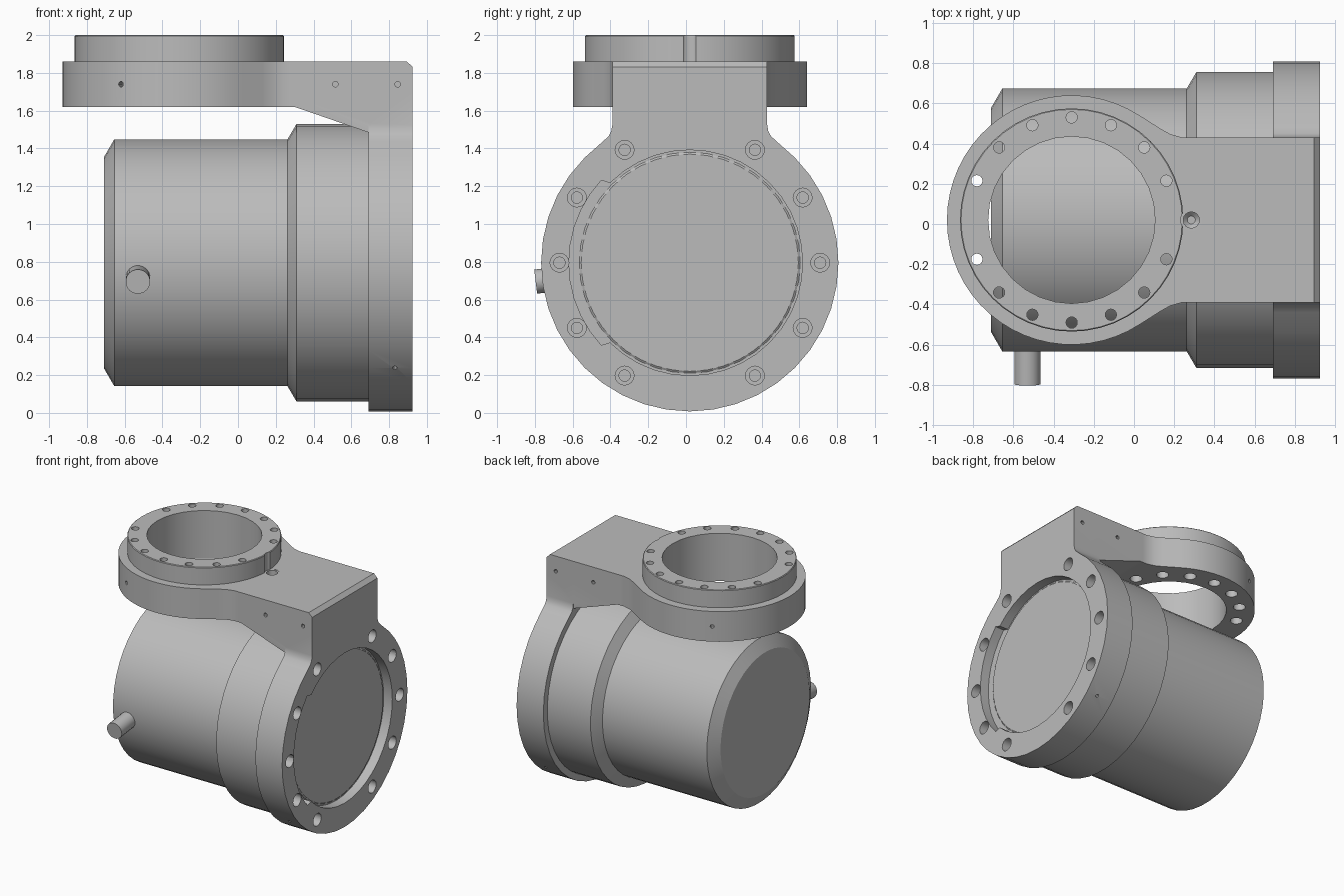
import bpy, bmesh
from math import sin, cos, radians, pi
from mathutils import Vector

if "Cube" in bpy.data.objects:
    bpy.data.objects.remove(bpy.data.objects["Cube"])

grey = bpy.data.materials.new("plain_grey")
grey.use_nodes = True
grey.diffuse_color = (0.5, 0.5, 0.5, 1)
grey.node_tree.nodes["Principled BSDF"].inputs["Base Color"].default_value = (0.5, 0.5, 0.5, 1)

Y0, Z0, RX = 0.02, 0.795, -0.31      # motor axis (y, z) and ring centre x
X, Z = Vector((1, 0, 0)), Vector((0, 0, 1))


def finish(name, bm):
    bmesh.ops.recalc_face_normals(bm, faces=bm.faces)
    mesh = bpy.data.meshes.new(name)
    bm.to_mesh(mesh)
    bm.free()
    mesh.materials.append(grey)
    ob = bpy.data.objects.new(name, mesh)
    bpy.context.scene.collection.objects.link(ob)
    return ob


def skin(name, rings):
    """Closed solid through a list of equal-length vertex loops."""
    bm = bmesh.new()
    loops = [[bm.verts.new(p) for p in ring] for ring in rings]
    n = len(loops[0])
    for a, b in zip(loops, loops[1:]):
        for i in range(n):
            j = (i + 1) % n
            bm.faces.new((a[i], a[j], b[j], b[i]))
    bm.faces.new(loops[0])
    bm.faces.new(loops[-1])
    return finish(name, bm)


def prism(name, pts, place, a, b):
    return skin(name, [[place(u, v, t) for u, v in pts] for t in (a, b)])


def lathe(name, origin, axis, profile, seg=40):
    """Turned solid; profile is (distance along axis, radius)."""
    axis = Vector(axis).normalized()
    u = axis.orthogonal().normalized()
    v = axis.cross(u)
    angles = [2 * pi * i / seg for i in range(seg)]
    return skin(name, [[Vector(origin) + axis * t + (u * cos(a) + v * sin(a)) * r
                        for a in angles] for t, r in profile])


def combine(target, other, operation):
    mod = target.modifiers.new("cut", "BOOLEAN")
    mod.operation, mod.object, mod.solver = operation, other, "EXACT"
    bpy.context.view_layer.objects.active = target
    bpy.ops.object.modifier_apply(modifier=mod.name)
    bpy.data.objects.remove(other)


def arc(r, start, end, steps):
    return [(r * cos(radians(start + (end - start) * i / steps)),
             r * sin(radians(start + (end - start) * i / steps))) for i in range(steps + 1)]


def mirrored(side):
    return [(-u, v) for u, v in reversed(side)]


def on_x(u, v, t):
    return (t, Y0 + u, Z0 + v)


def on_y(u, v, t):
    return (u, Y0 + t, v)


def on_z(u, v, t):
    return (RX + u, Y0 + v, t)


# Flange with a filleted neck
neck = [(0.41, 0.9), (0.41, 0.73), (0.416, 0.695), (0.43, 0.67), (0.46, 0.642)]
bracket = prism("bracket", neck + arc(0.787, 45, -225, 30) + mirrored(neck), on_x, 0.69, 0.925)

# Arm with sloping underside and chamfered corner
arm = [(0.28, 1.62), (0.3, 1.62), (0.69, 1.485), (0.925, 1.485),
       (0.925, 1.83), (0.895, 1.86), (0.28, 1.86)]
combine(bracket, prism("arm", arm, on_y, -0.41, 0.41), "UNION")

# Rounded plate under the ring
side = [(0.44, 0.455), (0.49, 0.427), (0.55, 0.41), (0.7, 0.41)]
plate = arc(0.62, 303, 57, 40) + side + [(u, -v) for u, v in reversed(side)]
combine(bracket, prism("plate", plate, on_z, 1.62, 1.86), "UNION")

# Raised ring
ring = lathe("ring", (RX, Y0, 0), Z, [(1.8, 0.555), (1.995, 0.555), (2.0, 0.55)], 48)
combine(bracket, ring, "UNION")

# Bore, flange recess with a wider keyed side, and locating notch
cutters = [lathe("bore", (RX, Y0, 0), Z, [(1.5, 0.415), (2.1, 0.415)], 32),
           prism("recess", arc(0.597, -135, 135, 30) + arc(0.64, 137, 223, 10), on_x, 0.85, 1.0),
           lathe("notch", (0.285, Y0, 0), Z,
                 [(1.78, 0.02), (1.8, 0.04), (1.858, 0.04), (1.8581, 0.054), (2.1, 0.054)], 20)]

# Ring bolt holes, counterbored from below
for i in range(16):
    if i % 8:
        a = i * pi / 8
        cutters.append(lathe("ring_hole", (RX + 0.51 * cos(a), Y0 + 0.51 * sin(a), 0), Z,
                             [(1.5, 0.044), (1.75, 0.044), (1.7501, 0.028), (2.1, 0.028)], 16))

# Flange bolt holes, counterbored from the outer face
for i in range(12):
    if i % 6 != 3:
        a = i * pi / 6
        cutters.append(lathe("flange_hole", (0, Y0 + 0.69 * cos(a), Z0 + 0.69 * sin(a)), X,
                             [(0.72, 0.03), (0.8, 0.03), (0.8001, 0.05), (1.0, 0.05)], 16))

# Small set screw holes on both sides
for s in (-1, 1):
    for x in (0.515, 0.845):
        cutters.append(lathe("screw_hole", (x, Y0, 1.74), (0, s, 0), [(0.36, 0.015), (0.5, 0.015)], 10))
    cutters.append(lathe("screw_hole", (RX, Y0, 1.74), (cos(2 * pi / 3), s * sin(2 * pi / 3), 0),
                         [(0.58, 0.015), (0.7, 0.015)], 10))
    cutters.append(lathe("screw_hole", (0.83, Y0, Z0), (0, s, -1), [(0.74, 0.012), (0.9, 0.012)], 10))

for cutter in cutters:
    combine(bracket, cutter, "DIFFERENCE")

# Motor housing, end cover and cable stub
body = lathe("motor_housing", (0, Y0, Z0), X,
             [(-0.71, 0.56), (-0.655, 0.655), (0.262, 0.655), (0.31, 0.737), (0.7, 0.737)], 44)
cover = lathe("end_cover", (0, Y0, Z0), X, [(0.8, 0.585), (0.853, 0.585), (0.86, 0.575)])
stub = lathe("cable_stub", (-0.53, Y0, Z0), (0, -cos(radians(7)), -sin(radians(7))),
             [(0.6, 0.065), (0.822, 0.065)], 20)

# Smooth round surfaces, keep sharp edges
for ob in (bracket, body, cover, stub):
    bpy.ops.object.select_all(action="DESELECT")
    ob.select_set(True)
    bpy.context.view_layer.objects.active = ob
    bpy.ops.object.shade_smooth_by_angle(angle=radians(25))
